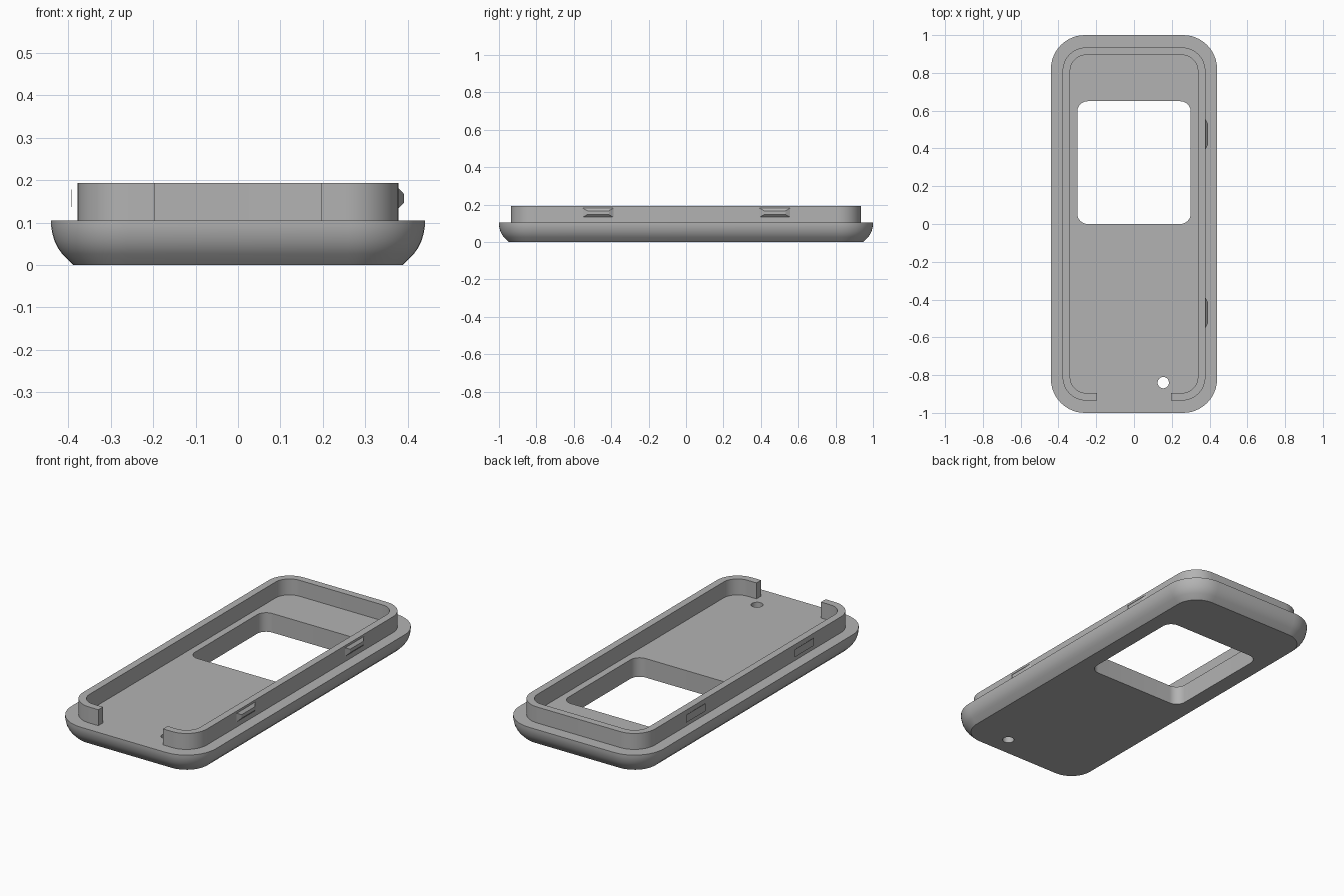
import bpy, bmesh
from math import sin, cos, pi, radians

cube = bpy.data.objects.get("Cube")
if cube:
    bpy.data.objects.remove(cube, do_unlink=True)

grey = bpy.data.materials.new("plain grey")
grey.use_nodes = True
colour = (0.45, 0.45, 0.45, 1)
grey.diffuse_color = colour
grey.node_tree.nodes["Principled BSDF"].inputs["Base Color"].default_value = colour


def rounded_rect(hx, hy, r, n=12):
    """Counter-clockwise outline, starting at the front right corner."""
    pts = []
    for k, (sx, sy) in enumerate([(1, -1), (1, 1), (-1, 1), (-1, -1)]):
        for i in range(n + 1):
            a = (k - 1 + i / n) * pi / 2
            pts.append((sx * (hx - r) + r * cos(a), sy * (hy - r) + r * sin(a)))
    return pts


def loft(name, rings, closed=False):
    """Skin a list of 3D rings; cap the ends, or join the last to the first."""
    bm = bmesh.new()
    vs = [[bm.verts.new(p) for p in ring] for ring in rings]
    n = len(vs[0])
    pairs = list(zip(vs, vs[1:])) + ([(vs[-1], vs[0])] if closed else [])
    for a, b in pairs:
        for i in range(n):
            j = (i + 1) % n
            bm.faces.new((a[i], a[j], b[j], b[i]))
    if not closed:
        bm.faces.new(vs[0][::-1])
        bm.faces.new(vs[-1])
    bmesh.ops.recalc_face_normals(bm, faces=bm.faces)
    mesh = bpy.data.meshes.new(name)
    bm.to_mesh(mesh)
    bm.free()
    mesh.materials.append(grey)
    ob = bpy.data.objects.new(name, mesh)
    bpy.context.collection.objects.link(ob)
    return ob


def select(ob):
    bpy.ops.object.select_all(action='DESELECT')
    ob.select_set(True)
    bpy.context.view_layer.objects.active = ob


def smooth(ob):
    select(ob)
    bpy.ops.object.shade_smooth_by_angle(angle=radians(30))


def cut(ob, outline, x, y):
    """Cut an outline straight through the object."""
    cutter = loft("cutter", [[(x + px, y + py, z) for px, py in outline] for z in (-0.1, 0.3)])
    cutter.hide_render = True
    mod = ob.modifiers.new("cut", 'BOOLEAN')
    mod.operation = 'DIFFERENCE'
    mod.solver = 'EXACT'
    mod.object = cutter
    select(ob)
    bpy.ops.object.modifier_apply(modifier=mod.name)
    bpy.data.objects.remove(cutter, do_unlink=True)


# Base plate: chamfered at the bottom, curving up to an upright edge
TOP = 0.105
profile = [(0.052, 0), (0.026, 0.026), (0.016, 0.04), (0.008, 0.056),
           (0.003, 0.073), (0, 0.09), (0, TOP)]
base = loft("base_plate", [[(x, y, z) for x, y in rounded_rect(0.44 - d, 1 - d, 0.18 - d)]
                           for d, z in profile])
cut(base, rounded_rect(0.3, 0.325, 0.055), 0, 0.325)      # window
cut(base, rounded_rect(0.03, 0.03, 0.0299, 8), 0.155, -0.84)  # small round hole
smooth(base)


# Raised rim, open in the middle of the front
def rim_path(hx, hy, r):
    return [(0.197, -hy)] + rounded_rect(hx, hy, r) + [(-0.197, -hy)]


outer = rim_path(0.378, 0.935, 0.125)
inner = rim_path(0.338, 0.895, 0.085)
sections = [[(ox, oy, TOP), (ox, oy, 0.193), (ix, iy, 0.193), (ix, iy, TOP)]
            for (ox, oy), (ix, iy) in zip(outer, inner)]
smooth(loft("rim_wall", sections))


# Snap clips on the left side, flat catch plates on the right side
def rect(x, y, hy, hz):
    return [(x, y + sy * hy, 0.157 + sz * hz)
            for sy, sz in ((-1, -1), (1, -1), (1, 1), (-1, 1))]


for y, label in ((-0.47, "front"), (0.475, "back")):
    loft(label + "_snap_clip", [rect(0.376, y, 0.085, 0.026), rect(0.391, y, 0.057, 0.01)])
    loft(label + "_catch_plate", [rect(-0.393, y, 0.085, 0.021), rect(-0.392, y, 0.085, 0.021)])
